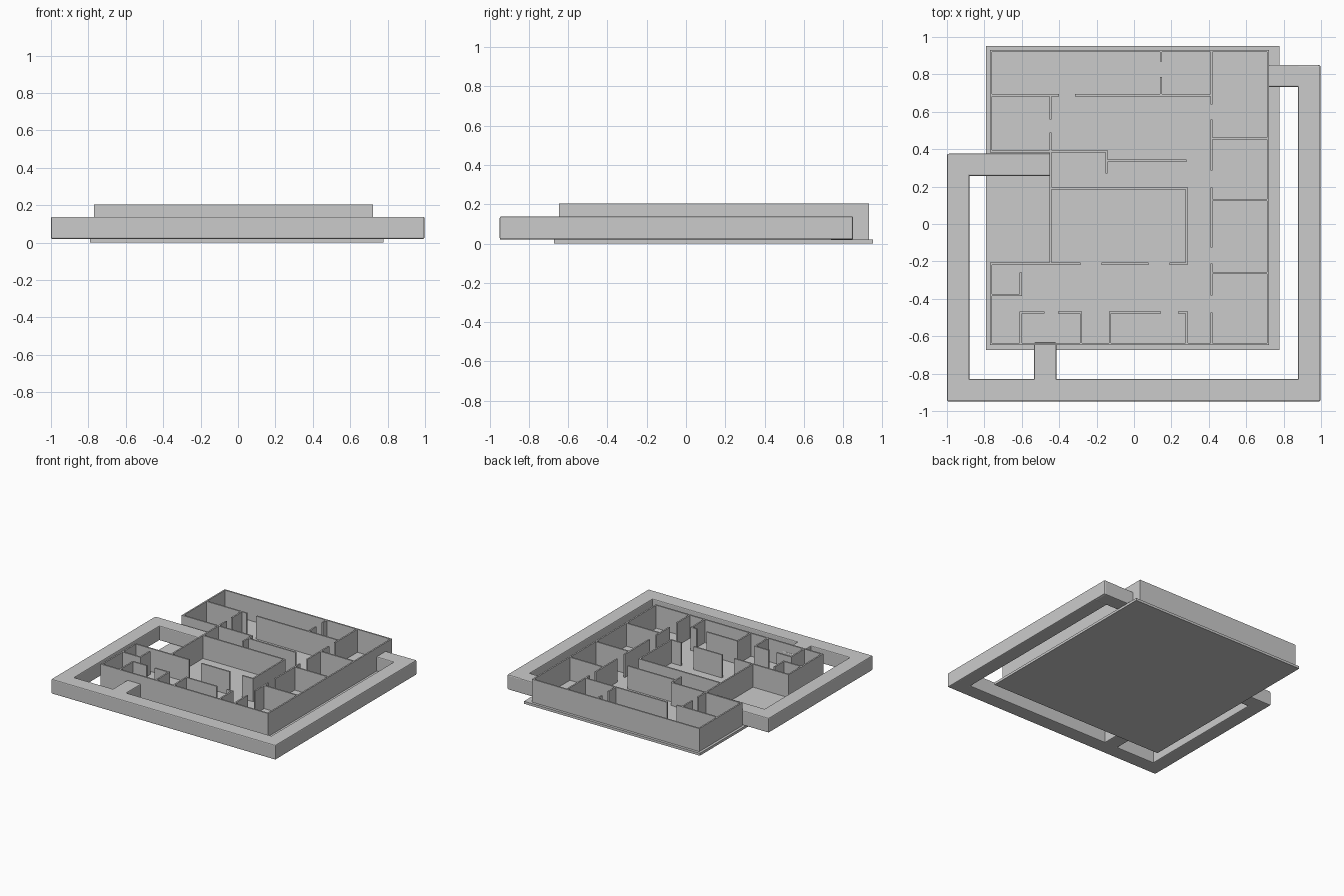
import bpy, bmesh

if "Cube" in bpy.data.objects:
    bpy.data.objects.remove(bpy.data.objects["Cube"])

FLOOR, WALL_TOP, DUCT_TOP = 0.02, 0.205, 0.138
T = 0.012  # wall thickness


def add_box(bm, x0, x1, y0, y1, z0, z1):
    vs = [bm.verts.new((x, y, z)) for z in (z0, z1)
          for x, y in ((x0, y0), (x1, y0), (x1, y1), (x0, y1))]
    for f in ((3, 2, 1, 0), (4, 5, 6, 7), (0, 1, 5, 4),
              (1, 2, 6, 5), (2, 3, 7, 6), (3, 0, 4, 7)):
        bm.faces.new([vs[i] for i in f])


def make_object(name, boxes, bevel=0):
    bm = bmesh.new()
    for b in boxes:
        add_box(bm, *b)
    me = bpy.data.meshes.new(name)
    bm.to_mesh(me)
    bm.free()
    ob = bpy.data.objects.new(name, me)
    bpy.context.collection.objects.link(ob)
    if bevel:
        m = ob.modifiers.new("edge_rounding", 'BEVEL')
        m.width, m.segments = bevel, 2
    return ob


def h_wall(y, *spans):
    """Walls along x at a given y; gaps between spans are doorways."""
    return [(a, b, y - T / 2, y + T / 2, FLOOR, WALL_TOP) for a, b in spans]


def v_wall(x, *spans):
    """Walls along y at a given x."""
    return [(x - T / 2, x + T / 2, a, b, FLOOR, WALL_TOP) for a, b in spans]


# Base slab
make_object("floor_slab", [(-0.79, 0.777, -0.673, 0.952, 0, FLOOR)])

# Outer walls, with the recess on the west side
make_object("outer_walls",
            h_wall(-0.641, (-0.77, 0.722)) + h_wall(0.925, (-0.77, 0.722))
            + v_wall(0.716, (-0.647, 0.931))
            + v_wall(-0.764, (-0.647, -0.206), (0.383, 0.931))
            + v_wall(-0.447, (-0.21, 0.39)))

# North rooms and hallway
make_object("north_room_walls",
            h_wall(0.688, (-0.764, -0.402), (-0.315, 0.415))
            + v_wall(0.144, (0.868, 0.925), (0.688, 0.785))
            + v_wall(-0.447, (0.56, 0.688), (0.39, 0.488))
            + h_wall(0.389, (-0.77, -0.141)) + v_wall(-0.147, (0.27, 0.389))
            + h_wall(0.338, (-0.147, 0.282)))

# East row of rooms
east = v_wall(0.415, (0.64, 0.925), (0.285, 0.56), (-0.125, 0.195),
              (-0.382, -0.21), (-0.641, -0.473))
for y in (0.457, 0.128, -0.262):
    east += h_wall(y, (0.415, 0.716))
make_object("east_room_walls", east)

# Central hall
make_object("central_hall_walls",
            h_wall(0.191, (-0.447, 0.287)) + v_wall(0.281, (-0.216, 0.191))
            + h_wall(-0.212, (-0.77, -0.285), (-0.175, 0.077), (0.19, 0.287)))

# South rooms
south = v_wall(-0.605, (-0.382, -0.26)) + h_wall(-0.38, (-0.764, -0.599))
for x in (-0.605, -0.284, -0.128, 0.282):
    south += v_wall(x, (-0.641, -0.467))
south += h_wall(-0.473, (-0.605, -0.478), (-0.407, -0.284),
                (-0.128, 0.145), (0.235, 0.282))
make_object("south_room_walls", south)

# Covered walkway around the building
Z = (FLOOR, DUCT_TOP)
B = 0.007
make_object("walkway_south", [(-1, 0.997, -0.948, -0.828, *Z)], B)
make_object("walkway_east", [(0.877, 0.997, -0.948, 0.85, *Z)], B)
make_object("walkway_west", [(-1, -0.88, -0.948, 0.375, *Z)], B)
make_object("walkway_northeast_link", [(0.718, 0.99, 0.733, 0.851, 0.018, 0.136)], B)
make_object("walkway_west_link", [(-0.995, -0.447, 0.257, 0.376, *Z)], B)
make_object("walkway_south_link", [(-0.535, -0.415, -0.9, -0.632, *Z)], B)
